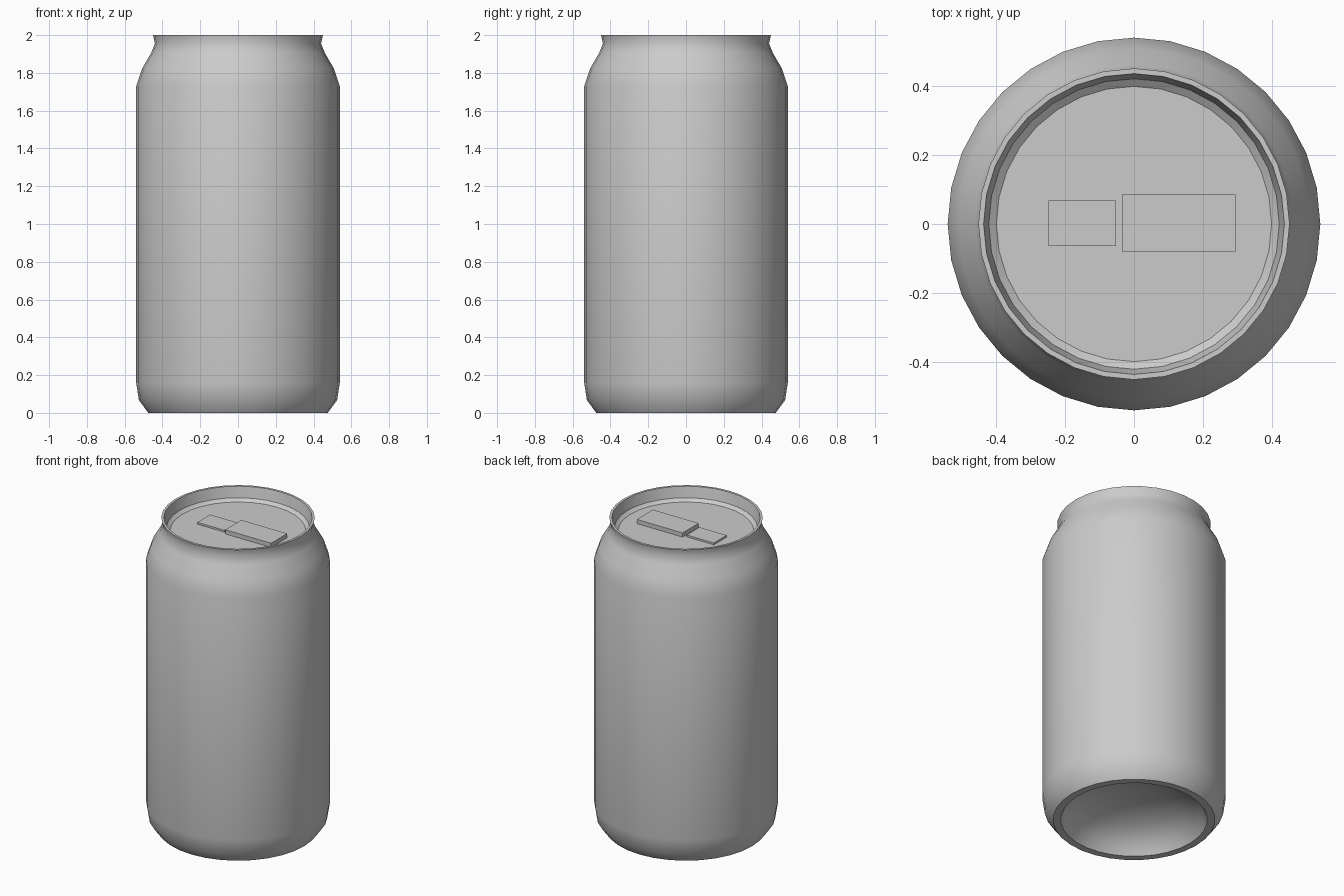
import bpy, bmesh, math

SIDES = 32

old = bpy.data.objects.get("Cube")
if old:
    bpy.data.objects.remove(old, do_unlink=True)

# One bare metal colour
metal = bpy.data.materials.new("bare aluminium")
metal.use_nodes = True
colour = (0.6, 0.6, 0.6, 1)
metal.diffuse_color = colour
metal.node_tree.nodes["Principled BSDF"].inputs["Base Color"].default_value = colour


def finish(bm, name, smooth):
    bmesh.ops.recalc_face_normals(bm, faces=bm.faces)
    mesh = bpy.data.meshes.new(name)
    bm.to_mesh(mesh)
    bm.free()
    mesh.materials.append(metal)
    obj = bpy.data.objects.new(name, mesh)
    bpy.context.collection.objects.link(obj)
    if smooth:
        bpy.ops.object.select_all(action="DESELECT")
        obj.select_set(True)
        bpy.context.view_layer.objects.active = obj
        bpy.ops.object.shade_smooth_by_angle(angle=math.radians(35))
    return obj


def lathe(name, profile):
    """Spin a closed (radius, height) profile around the z axis."""
    bm = bmesh.new()
    verts = [bm.verts.new((r, 0, z)) for r, z in profile]
    edges = [bm.edges.new(pair) for pair in zip(verts, verts[1:])]
    bmesh.ops.spin(bm, geom=verts + edges, cent=(0, 0, 0), axis=(0, 0, 1),
                   angle=math.tau, steps=SIDES, use_merge=True)
    bmesh.ops.remove_doubles(bm, verts=bm.verts, dist=0.0005)
    return finish(bm, name, True)


def plate(name, x0, x1, y0, y1, z0, z1):
    bm = bmesh.new()
    bmesh.ops.create_cube(bm, size=1)
    for v in bm.verts:
        v.co = (x1 if v.co.x > 0 else x0,
                y1 if v.co.y > 0 else y0,
                z1 if v.co.z > 0 else z0)
    return finish(bm, name, False)


# Can shell: domed underside, wall, neck, rim and recessed lid in one profile
underside = [(0, 0.18), (0.15, 0.17), (0.29, 0.13), (0.39, 0.065), (0.43, 0)]
wall = [(0.475, 0), (0.525, 0.068), (0.539, 0.16), (0.539, 1.73)]
neck = [(0.507, 1.825), (0.46, 1.905), (0.44, 1.955), (0.45, 2.0)]
lid = [(0.435, 2.0), (0.42, 1.932), (0.398, 1.915), (0, 1.915)]
lathe("can_shell", underside + wall + neck + lid)

# Pull tab and mouth panel on the lid
plate("pull_tab", -0.035, 0.293, -0.08, 0.085, 1.914, 1.942)
plate("mouth_panel", -0.247, -0.052, -0.063, 0.068, 1.914, 1.927)
